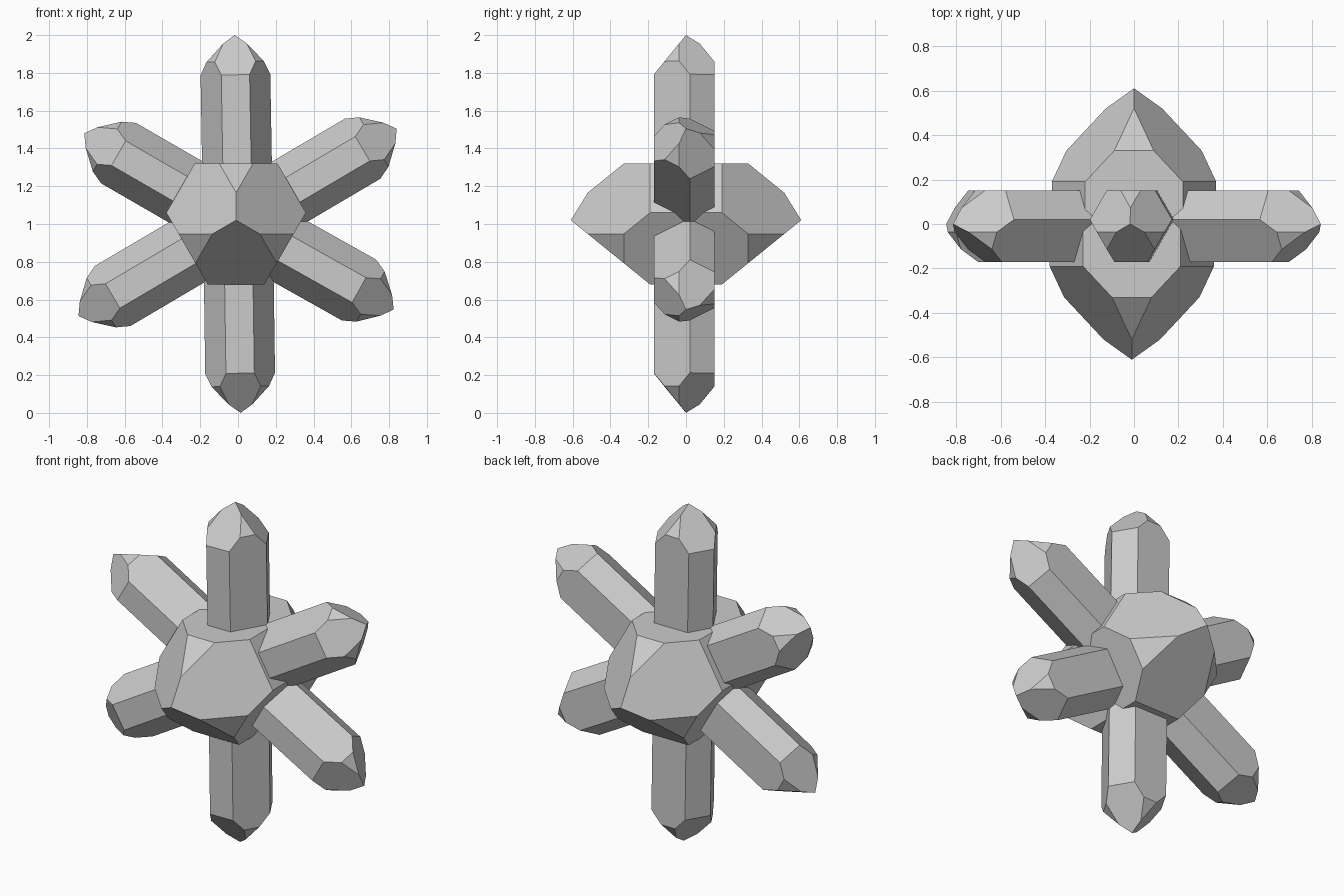
import bpy, bmesh
from math import radians, cos, sin
from mathutils import Vector, Matrix

if "Cube" in bpy.data.objects:
    bpy.data.objects.remove(bpy.data.objects["Cube"])

grey = bpy.data.materials.new("light grey")
grey.diffuse_color = (0.6, 0.6, 0.6, 1)
grey.use_nodes = True
grey.node_tree.nodes["Principled BSDF"].inputs["Base Color"].default_value = grey.diffuse_color

SLOPE = 1.235   # steepness of the tip facets


def cut(bm, co, no):
    """Slice away everything beyond a plane and cap the hole."""
    bmesh.ops.bisect_plane(bm, geom=bm.verts[:] + bm.edges[:] + bm.faces[:], dist=1e-6,
                           plane_co=co, plane_no=no, clear_outer=True)
    bmesh.ops.holes_fill(bm, edges=[e for e in bm.edges if e.is_boundary], sides=0)


def crystal(name, centre, axis, up, length, near, far, bevel):
    """Six-sided quartz point: sides alternate between two distances, as do tip facets."""
    bm = bmesh.new()
    bmesh.ops.create_cube(bm, size=4, matrix=Matrix.Translation((0, 0, 2)))
    for k in range(6):
        a = radians(-90 + 60 * k)
        d = Vector((cos(a), sin(a), 0))
        main = k % 2 == 0
        cut(bm, d * (far if main else near), d)
        top = length if main else length + bevel
        cut(bm, (0, 0, top), Vector((d.x * SLOPE, d.y * SLOPE, 1)).normalized())
    bmesh.ops.recalc_face_normals(bm, faces=bm.faces[:])
    # orient: local z along the axis, local y along up
    z, y = Vector(axis).normalized(), Vector(up).normalized()
    x = y.cross(z)
    rot = Matrix((x, y, z)).transposed().to_4x4()
    bm.transform(Matrix.Translation(centre) @ rot)
    me = bpy.data.meshes.new(name)
    bm.to_mesh(me)
    bm.free()
    me.materials.append(grey)
    ob = bpy.data.objects.new(name, me)
    bpy.context.collection.objects.link(ob)


# six slim arms radiating in the upright plane
arms = [("arm_upper_right", 30.5, 0.975), ("arm_top", 91.0, 0.99),
        ("arm_upper_left", 150.0, 0.94), ("arm_lower_left", 210.5, 0.98),
        ("arm_bottom", 270.8, 1.01), ("arm_lower_right", 330.7, 0.945)]
for name, deg, length in arms:
    a = radians(deg)
    crystal(name, (0, 0, 1.01), (cos(a), 0, sin(a)), (0, 1, 0), length, 0.15, 0.17, 0.045)

# two stout crystals pointing forwards and backwards
for name, x, s in (("front_crystal", -0.01, -1), ("back_crystal", 0, 1)):
    crystal(name, (x, 0, 1.02), (0, s, 0), (0, 0, 1), 0.61, 0.30, 0.34, 0.09)
